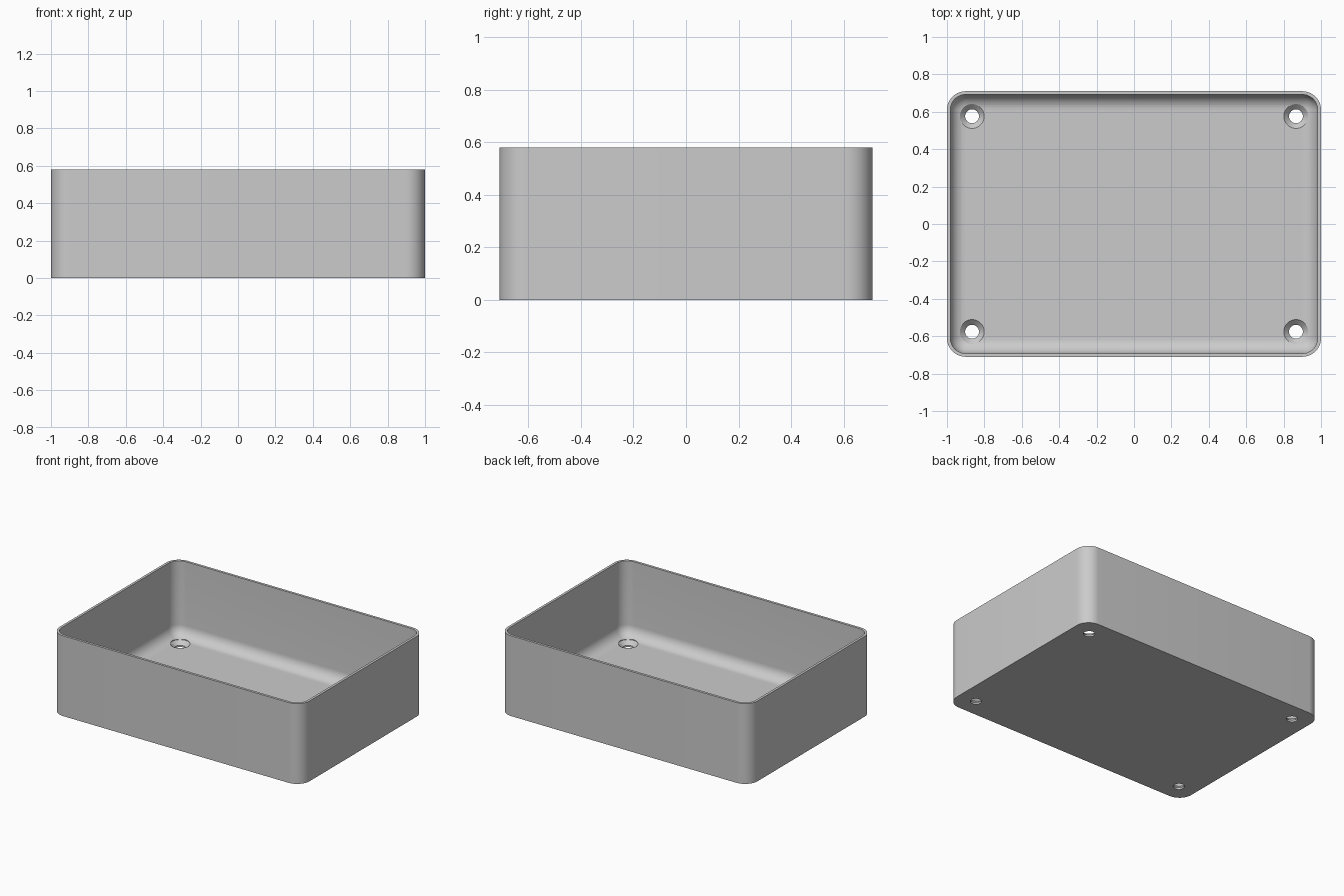
import bpy, bmesh
from math import sin, cos, pi

default = bpy.data.objects.get("Cube")
if default:
    bpy.data.objects.remove(default, do_unlink=True)

HX, HY, HEIGHT = 1.0, 0.71, 0.58      # half sizes and height
CORNER, WALL, FLOOR, FILLET = 0.1, 0.018, 0.04, 0.08
HOLE_INSET = 0.134
CORNER_STEPS, FILLET_STEPS, HOLE_SIDES = 12, 10, 40

grey = bpy.data.materials.new("plain grey")
grey.use_nodes = True
colour = (0.6, 0.6, 0.6, 1)
grey.diffuse_color = colour
grey.node_tree.nodes["Principled BSDF"].inputs["Base Color"].default_value = colour


def rounded_ring(bm, inset, z):
    """Rounded rectangle of vertices, drawn in from the outer edge."""
    r = CORNER - inset
    verts = []
    for k, (sx, sy) in enumerate([(1, 1), (-1, 1), (-1, -1), (1, -1)]):
        for i in range(CORNER_STEPS + 1):
            a = (k + i / CORNER_STEPS) * pi / 2
            verts.append(bm.verts.new((sx * (HX - CORNER) + r * cos(a),
                                       sy * (HY - CORNER) + r * sin(a), z)))
    return verts


def round_ring(bm, x, y, r, z):
    return [bm.verts.new((x + r * cos(2 * pi * i / HOLE_SIDES),
                          y + r * sin(2 * pi * i / HOLE_SIDES), z))
            for i in range(HOLE_SIDES)]


def loft(bm, rings):
    """Bridge the rings in order and cap both ends."""
    for a, b in zip(rings, rings[1:]):
        n = len(a)
        for i in range(n):
            j = (i + 1) % n
            bm.faces.new((a[i], a[j], b[j], b[i]))
    bm.faces.new(rings[0][::-1])
    bm.faces.new(rings[-1])


def finish(bm, name):
    bmesh.ops.recalc_face_normals(bm, faces=bm.faces)
    mesh = bpy.data.meshes.new(name)
    bm.to_mesh(mesh)
    bm.free()
    mesh.materials.append(grey)
    obj = bpy.data.objects.new(name, mesh)
    bpy.context.collection.objects.link(obj)
    return obj


# Open tray: outer wall, rim, inner wall, rounded inner edge, floor
bm = bmesh.new()
profile = [(0, 0), (0, HEIGHT), (WALL, HEIGHT)]
for i in range(FILLET_STEPS + 1):
    a = i / FILLET_STEPS * pi / 2
    profile.append((WALL + FILLET * (1 - cos(a)), FLOOR + FILLET * (1 - sin(a))))
loft(bm, [rounded_ring(bm, inset, z) for inset, z in profile])
tray = finish(bm, "tray")

# Countersunk screw holes in the four floor corners
bm = bmesh.new()
for sx in (-1, 1):
    for sy in (-1, 1):
        x, y = sx * (HX - HOLE_INSET), sy * (HY - HOLE_INSET)
        loft(bm, [round_ring(bm, x, y, r, z) for r, z in
                  [(0.037, -0.05), (0.037, 0.012), (0.065, FLOOR), (0.065, 0.15)]])
cutter = finish(bm, "hole_cutter")
cutter.hide_render = True

cut = tray.modifiers.new("screw holes", 'BOOLEAN')
cut.operation = 'DIFFERENCE'
cut.solver = 'EXACT'
cut.object = cutter

bpy.ops.object.select_all(action='DESELECT')
tray.select_set(True)
bpy.context.view_layer.objects.active = tray
bpy.ops.object.modifier_apply(modifier=cut.name)
bpy.data.objects.remove(cutter, do_unlink=True)
bpy.ops.object.shade_smooth_by_angle(angle=pi / 6)
